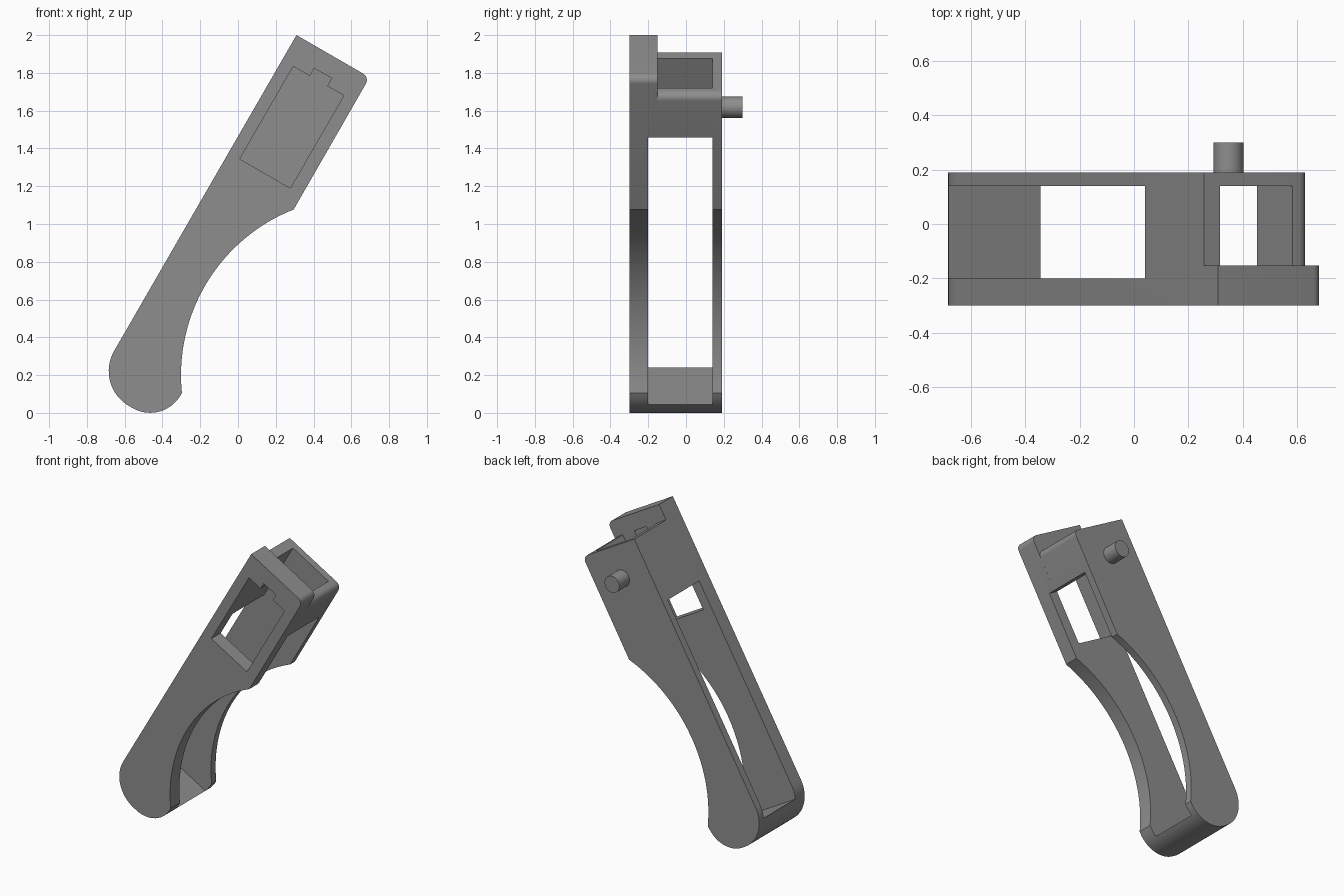
import bpy, bmesh
from math import sin, cos, radians, atan2
from mathutils import Vector

if "Cube" in bpy.data.objects:
    bpy.data.objects.remove(bpy.data.objects["Cube"])

# Handle frame: U runs along the grip, V runs across it
U = Vector((cos(radians(60)), sin(radians(60))))
V = Vector((U.y, -U.x))
LEFT, RIGHT = -0.732, -0.285
FRONT, STEP, BACK = -0.30, -0.152, 0.19

grey = bpy.data.materials.new("plain grey")
grey.use_nodes = True
colour = (0.27, 0.27, 0.27, 1)
grey.diffuse_color = colour
grey.node_tree.nodes["Principled BSDF"].inputs["Base Color"].default_value = colour


def uv(u, v):
    return U * u + V * v


def arc(centre, r, a0, a1, n):
    return [centre + r * Vector((cos(a0 + (a1 - a0) * i / n), sin(a0 + (a1 - a0) * i / n)))
            for i in range(n + 1)]


def extrude(name, points, y0, y1):
    """Extrude an x-z outline along y."""
    bm = bmesh.new()
    face = bm.faces.new([bm.verts.new((p.x, y0, p.y)) for p in points])
    grown = bmesh.ops.extrude_face_region(bm, geom=[face])["geom"]
    bmesh.ops.translate(bm, vec=(0, y1 - y0, 0),
                        verts=[g for g in grown if isinstance(g, bmesh.types.BMVert)])
    bmesh.ops.recalc_face_normals(bm, faces=bm.faces)
    mesh = bpy.data.meshes.new(name)
    bm.to_mesh(mesh)
    bm.free()
    mesh.materials.append(grey)
    obj = bpy.data.objects.new(name, mesh)
    bpy.context.collection.objects.link(obj)
    return obj


def combine(target, tool, operation):
    """Apply a boolean and discard the tool object."""
    tool.hide_render = True
    mod = target.modifiers.new(operation, 'BOOLEAN')
    mod.operation, mod.solver, mod.object = operation, 'EXACT', tool
    bpy.context.view_layer.objects.active = target
    bpy.ops.object.modifier_apply(modifier=mod.name)
    bpy.data.objects.remove(tool)


def smooth(obj):
    bpy.ops.object.select_all(action='DESELECT')
    obj.select_set(True)
    bpy.context.view_layer.objects.active = obj
    bpy.ops.object.shade_smooth_by_angle(angle=radians(30))


def outline(top):
    """Side profile of the handle, ending at the given height along U."""
    r = 0.04
    corner = arc(uv(top - r, RIGHT - r), r, radians(60), radians(-30), 8)
    # concave finger curve
    heel = Vector((-0.298, 0.105))
    shoulder = Vector((0.295, 1.077))
    centre = Vector((0.641, 0.20))
    s, h = shoulder - centre, heel - centre
    end = atan2(h.y, h.x) % radians(360)
    finger = arc(centre, s.length, atan2(s.y, s.x), end, 32)
    # rounded butt
    c1, c2 = Vector((-0.465, 0.186)), uv(-0.044, LEFT + 0.213)
    h = heel - c1
    butt = arc(c1, h.length, atan2(h.y, h.x), radians(-120), 16)
    butt += arc(c2, 0.213, radians(-120), radians(-210), 16)
    return [uv(top, LEFT)] + corner + finger + butt[1:]


# Handle body: tall front plate joined to the shorter rear part
body = extrude("handle_body", outline(1.887), FRONT, STEP)
combine(body, extrude("rear_body", outline(1.782), STEP, BACK), 'UNION')

# Long slot through the grip, higher on the finger side
slot = [(-0.133, -1), (1.348, -1), (1.348, -0.6), (1.52, -0.5), (1.52, 0), (-0.133, 0)]
combine(body, extrude("slot_cutter", [uv(*p) for p in slot], -0.20, 0.14), 'DIFFERENCE')

# Pocket open at the top of the rear part
IN_L, IN_R = -0.664, -0.355
pocket = [(1.2, IN_L), (1.95, IN_L), (1.95, IN_R), (1.2, IN_R)]
combine(body, extrude("pocket_cutter", [uv(*p) for p in pocket], STEP, 0.14), 'DIFFERENCE')

# Keyed window in the front plate
window = [(1.169, IN_L), (1.735, IN_L), (1.735, -0.563), (1.782, -0.563),
          (1.782, -0.456), (1.735, -0.456), (1.735, IN_R), (1.169, IN_R)]
combine(body, extrude("window_cutter", [uv(*p) for p in window], -0.5, -0.10), 'DIFFERENCE')
smooth(body)

# Pivot pin on the back
pin = extrude("pivot_pin", arc(Vector((0.348, 1.618)), 0.056, 0, radians(360), 32)[:-1], BACK - 0.01, 0.30)
smooth(pin)
